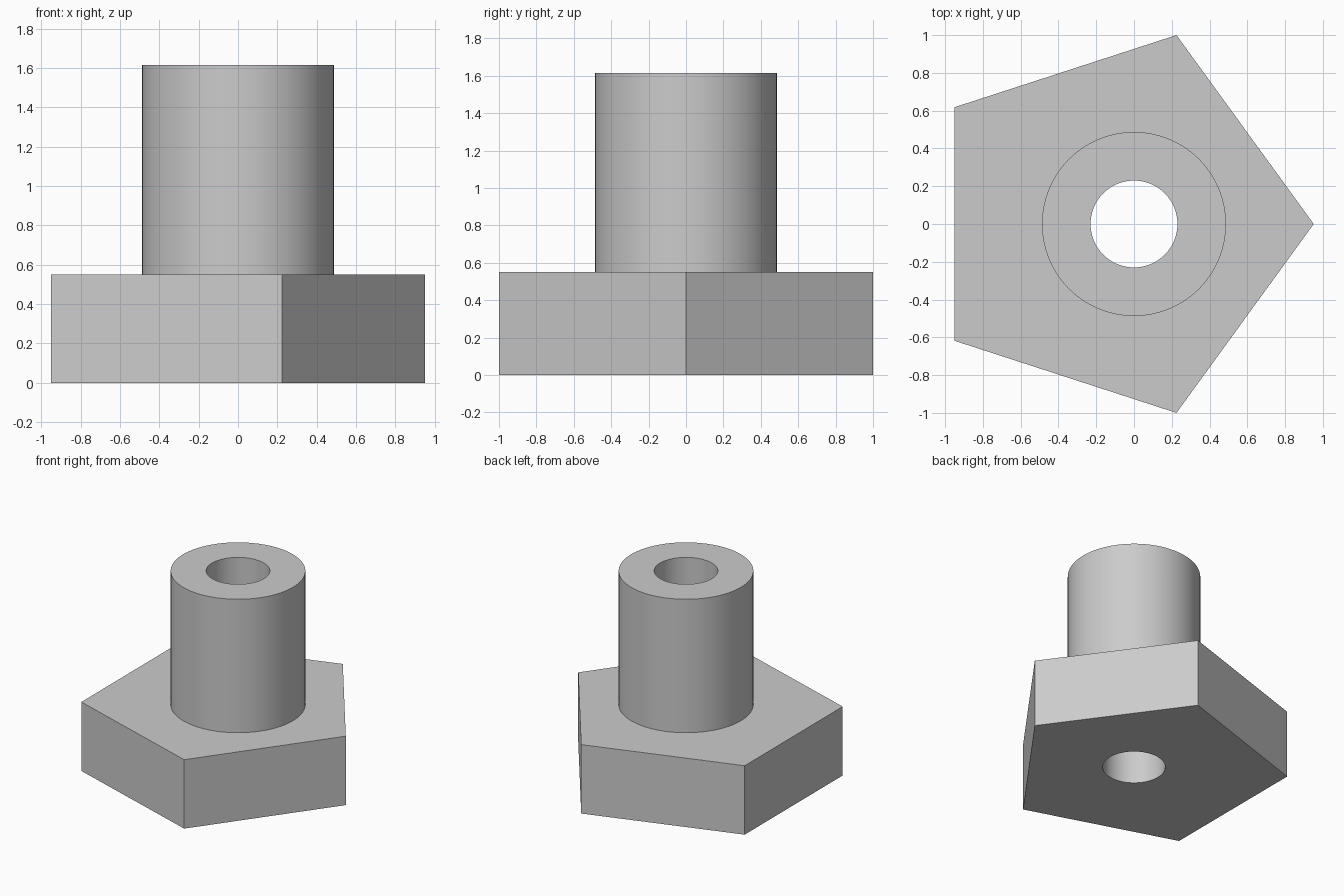
import bpy
import math

cube = bpy.data.objects.get("Cube")
if cube:
    bpy.data.objects.remove(cube, do_unlink=True)

HEAD_HEIGHT = 0.55
TOTAL_HEIGHT = 1.615
HEAD_RADIUS = 1 / math.sin(math.radians(72))
HEAD_X = -0.1

grey = bpy.data.materials.new("plain grey")
grey.use_nodes = True
colour = (0.6, 0.6, 0.6, 1)
grey.diffuse_color = colour
grey.node_tree.nodes["Principled BSDF"].inputs["Base Color"].default_value = colour


def prism(name, sides, radius, bottom, top, x=0, turn=0):
    """Upright prism with its corners on a circle."""
    bpy.ops.mesh.primitive_cylinder_add(
        vertices=sides, radius=radius, depth=top - bottom,
        location=(x, 0, (bottom + top) / 2), rotation=(0, 0, turn))
    obj = bpy.context.object
    obj.name = name
    obj.data.materials.append(grey)
    return obj


def combine(target, other, operation):
    """Apply a boolean, then discard the helper."""
    mod = target.modifiers.new(operation.lower(), "BOOLEAN")
    mod.operation = operation
    mod.solver = "EXACT"
    mod.object = other
    bpy.context.view_layer.objects.active = target
    bpy.ops.object.modifier_apply(modifier=mod.name)
    bpy.data.objects.remove(other, do_unlink=True)


# Five-sided head with one corner pointing to +x
bolt = prism("pentagon_head_bolt", 5, HEAD_RADIUS, 0, HEAD_HEIGHT,
             HEAD_X, -math.pi / 2)

# Round shaft, sunk into the head so that the two merge
shaft = prism("shaft", 96, 0.487, HEAD_HEIGHT / 2, TOTAL_HEIGHT)
combine(bolt, shaft, "UNION")

# Bore right through shaft and head
bore = prism("bore", 96, 0.23, -0.2, TOTAL_HEIGHT + 0.2)
combine(bolt, bore, "DIFFERENCE")

# Smooth round walls, sharp corners
bpy.ops.object.select_all(action="DESELECT")
bolt.select_set(True)
bpy.context.view_layer.objects.active = bolt
bpy.ops.object.shade_smooth_by_angle(angle=math.radians(30))
